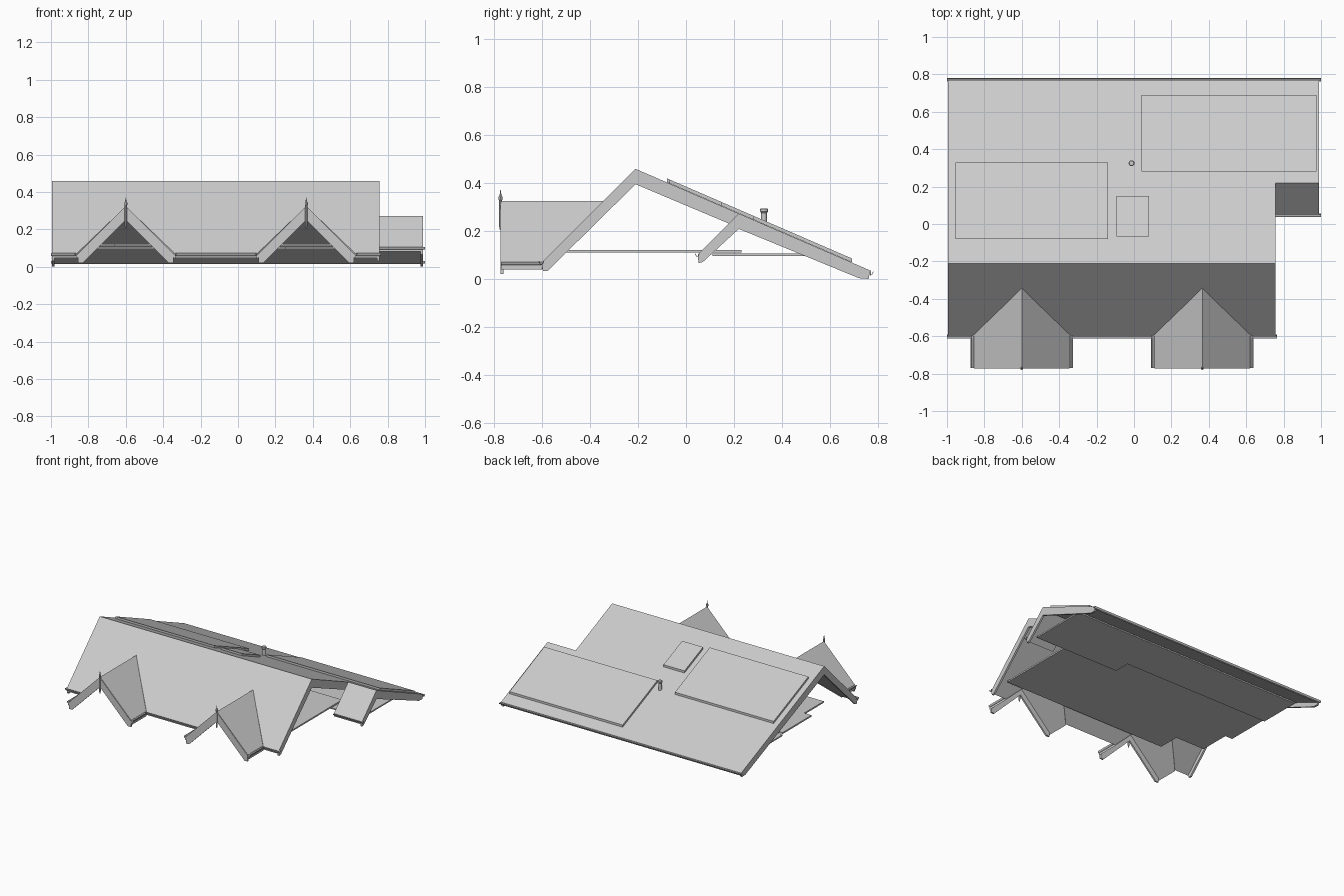
import bpy, bmesh, math
from mathutils import Vector

if "Cube" in bpy.data.objects:
    bpy.data.objects.remove(bpy.data.objects["Cube"])

RY, RZ = -0.21, 0.458          # main ridge
REAR = 0.433                   # rear slope pitch
GABLES = (-0.60, 0.365)
GH = 0.265                     # gable half width


def rear_z(y):
    return RZ - REAR * (y - RY)


def prism(name, pts, offset):
    """Flat polygon swept along an offset vector."""
    bm = bmesh.new()
    f = bm.faces.new([bm.verts.new(p) for p in pts])
    r = bmesh.ops.extrude_face_region(bm, geom=[f])
    vs = [v for v in r['geom'] if isinstance(v, bmesh.types.BMVert)]
    bmesh.ops.translate(bm, verts=vs, vec=Vector(offset))
    bmesh.ops.recalc_face_normals(bm, faces=bm.faces)
    me = bpy.data.meshes.new(name)
    bm.to_mesh(me)
    bm.free()
    ob = bpy.data.objects.new(name, me)
    bpy.context.collection.objects.link(ob)
    return ob


def sheet(name, pts, t=0.02):
    return prism(name, pts, (0, 0, -t))


def gutter(name, a, b, r=0.011):
    """Half-round open trough from a to b."""
    a, b = Vector(a), Vector(b)
    d = b - a
    side = d.cross(Vector((0, 0, 1))).normalized()
    up = Vector((0, 0, 1))
    arc = [math.pi + math.pi * i / 6 for i in range(7)]
    ring = [(r, t) for t in arc] + [(r * 0.75, t) for t in reversed(arc)]
    prism(name, [a + side * (q * math.cos(t)) + up * (q * 1.4 * math.sin(t)) for q, t in ring], d)


def lathe(name, x, y, profile, n=12):
    bm = bmesh.new()
    rings = [[bm.verts.new((x + r * math.cos(2 * math.pi * i / n),
                            y + r * math.sin(2 * math.pi * i / n), z)) for i in range(n)]
             for r, z in profile]
    for p, q in zip(rings, rings[1:]):
        for i in range(n):
            j = (i + 1) % n
            bm.faces.new((p[i], p[j], q[j], q[i]))
    bm.faces.new(rings[0][::-1])
    bm.faces.new(rings[-1])
    me = bpy.data.meshes.new(name)
    bm.to_mesh(me)
    bm.free()
    ob = bpy.data.objects.new(name, me)
    bpy.context.collection.objects.link(ob)


# Front slope, notched where the cross gables meet it
ez = RZ - 0.39
front = [(-0.995, RY, RZ), (-0.995, -0.6, ez)]
for gx in GABLES:
    for dx, y in ((-GH, -0.6), (0, -0.345), (GH, -0.6)):
        front.append((gx + dx, y, RZ + y - RY))
front += [(0.757, -0.6, ez), (0.757, RY, RZ)]
sheet("front_slope", front)

# Rear slope, widening to the right behind the side wing
rear = [(-0.995, RY), (0.757, RY), (0.757, 0.22), (0.99, 0.22), (0.99, 0.77), (-0.995, 0.77)]
sheet("rear_slope", [(x, y, rear_z(y)) for x, y in rear])

# Side wing front slope
wz = rear_z(0.22)
sheet("wing_front_slope", [(0.757, 0.22, wz), (0.99, 0.22, wz),
                           (0.99, 0.05, wz - 0.17), (0.757, 0.05, wz - 0.17)])

# Bargeboards at the roof ends
main_board = [(RY, RZ - 0.012), (-0.6, 0.056), (-0.595, 0.032), (-0.575, 0.034),
              (RY, 0.394), (0.72, 0.003), (0.76, 0.0), (0.765, 0.025)]
wing_board = [(0.22, wz - 0.012), (0.05, wz - 0.182), (0.052, 0.066), (0.07, 0.07),
              (0.22, 0.208), (0.72, 0.003), (0.76, 0.0), (0.765, 0.025)]
right_board = main_board[:5] + [(0.4, 0.137), (0.4, rear_z(0.4) - 0.012)]
prism("bargeboard_left", [(-0.995, y, z) for y, z in main_board], (0.014, 0, 0))
prism("bargeboard_right", [(0.743, y, z) for y, z in right_board], (0.014, 0, 0))
prism("bargeboard_wing", [(0.976, y, z) for y, z in wing_board], (0.014, 0, 0))

# Cross gables: two slopes, front bargeboard, finial, gutters
for k, gx in enumerate(GABLES):
    for s, side in ((-1, "left"), (1, "right")):
        e = gx + s * GH
        sheet(f"gable_{k}_slope_{side}", [(gx, -0.77, 0.325), (gx, -0.343, 0.325),
                                         (e, -0.6, 0.06), (e, -0.77, 0.06)])
        gutter(f"gable_{k}_gutter_{side}", (e, -0.77, 0.07), (e, -0.6, 0.07), 0.009)
    board = [(0, 0.32), (-0.255, 0.065), (-0.255, 0.02), (-0.23, 0.02),
             (0, 0.25), (0.23, 0.02), (0.255, 0.02), (0.255, 0.065)]
    prism(f"gable_{k}_bargeboard", [(gx + x, -0.772, z) for x, z in board], (0, 0.012, 0))
    lathe(f"gable_{k}_finial", gx, -0.772,
          [(0.003, 0.205), (0.006, 0.22), (0.006, 0.325), (0.008, 0.33),
           (0.008, 0.342), (0.004, 0.348), (0.001, 0.37)], 8)

# Eave gutters
gutter("gutter_rear", (-1, 0.771, 0.03), (1, 0.771, 0.03), 0.009)
gutter("gutter_wing", (0.757, 0.047, 0.105), (1, 0.047, 0.105), 0.009)
edges = [-1.0] + [gx + s * GH for gx in GABLES for s in (-1, 1)] + [0.765]
for i in range(0, len(edges), 2):
    gutter(f"gutter_front_{i // 2}", (edges[i], -0.602, 0.074), (edges[i + 1], -0.602, 0.074))

# Panels and skylight raised off the rear slope
for name, x0, x1, y0, y1 in (("roof_panel_left", -0.955, -0.14, -0.08, 0.33),
                             ("roof_panel_right", 0.04, 0.975, 0.28, 0.69),
                             ("skylight", -0.093, 0.08, -0.068, 0.15)):
    sheet(name, [(x, y, rear_z(y) + 0.017)
                 for x, y in ((x0, y0), (x1, y0), (x1, y1), (x0, y1))], 0.016)

# Vent pipe with cap
lathe("vent_pipe", -0.013, 0.325, [(0.012, 0.21), (0.012, 0.25), (0.012, 0.275),
                                   (0.016, 0.28), (0.016, 0.29), (0.012, 0.294)], 16)

# Ceiling plates inside
plate = [(0.7, 0.23), (0.7, -0.5), (-0.66, -0.5), (-0.66, -0.34), (-0.9, -0.34),
         (-0.9, -0.11), (-0.96, -0.11), (-0.96, 0.23)]
sheet("ceiling_front", [(x, y, 0.121) for x, y in plate], 0.011)
low = [(0.95, 0.11), (0.95, 0.55), (-0.96, 0.55), (-0.96, 0.23), (0.25, 0.23), (0.25, 0.11)]
sheet("ceiling_rear", [(x, y, 0.106) for x, y in low], 0.01)
